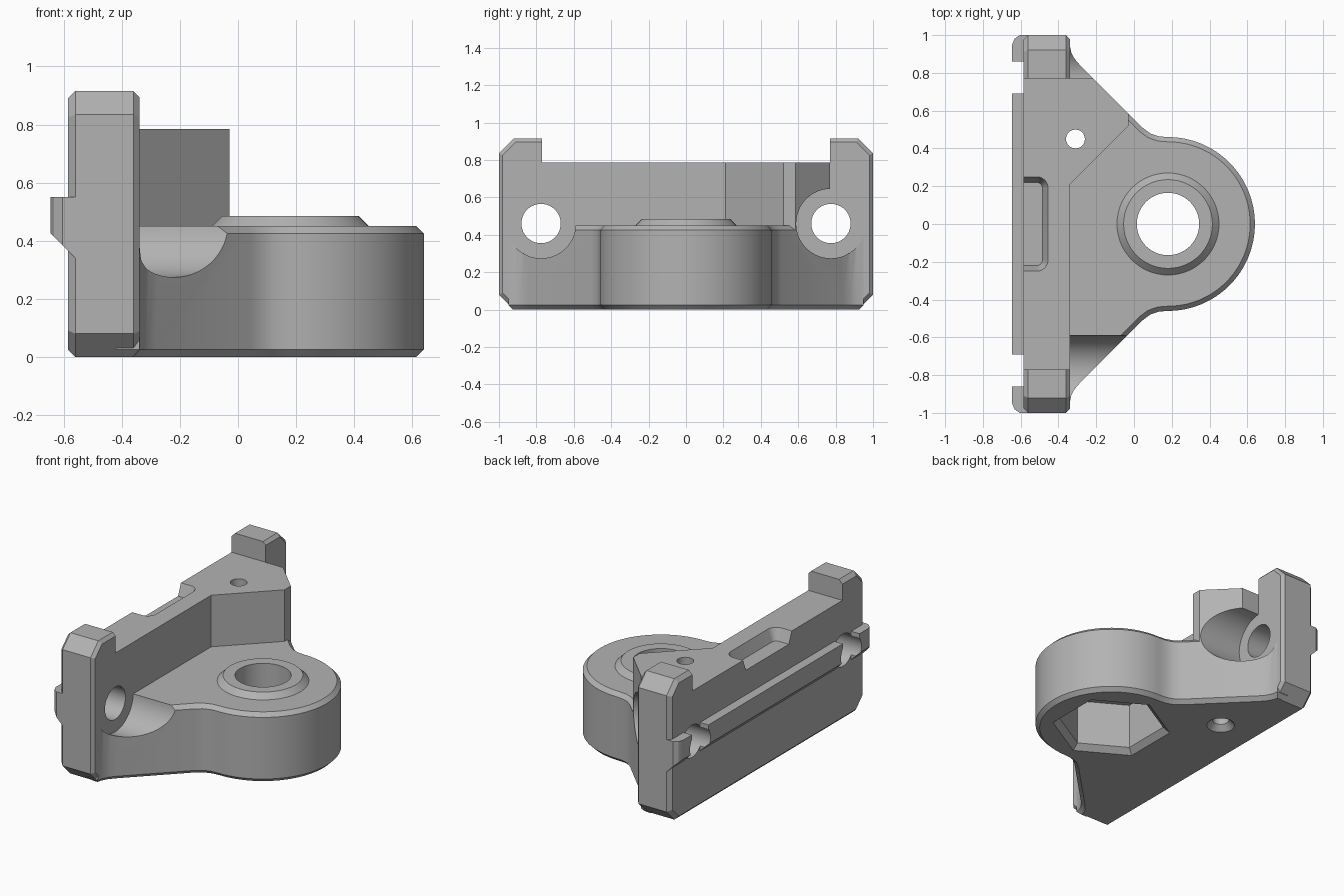
import bpy, bmesh
from math import cos, sin, pi, radians
from mathutils import Vector

cube = bpy.data.objects.get("Cube")
if cube:
    bpy.data.objects.remove(cube, do_unlink=True)

grey = bpy.data.materials.new("plain_grey")
grey.use_nodes = True
COLOUR = (0.45, 0.45, 0.45, 1)
grey.diffuse_color = COLOUR
grey.node_tree.nodes["Principled BSDF"].inputs["Base Color"].default_value = COLOUR

AXES = {"x": lambda a, b, h: (h, a, b),
        "y": lambda a, b, h: (a, h, b),
        "z": lambda a, b, h: (a, b, h)}


def inset(pts, d):
    """Offset a closed outline inwards by d with mitred corners."""
    pts = [Vector(p) for p in pts]
    n = len(pts)
    area = sum(pts[i - 1].x * pts[i].y - pts[i].x * pts[i - 1].y for i in range(n))
    s = 1 if area > 0 else -1
    out = []
    for i, p in enumerate(pts):
        e, f = (p - pts[i - 1]).normalized(), (pts[(i + 1) % n] - p).normalized()
        m = Vector((-e.y, e.x)) + Vector((-f.y, f.x))
        out.append(p + m * (2 * s * d / m.length_squared))
    return out


def prism(name, pts, axis, levels):
    """Loft an outline along an axis; levels are (height, inset)."""
    bm = bmesh.new()
    rings = [[bm.verts.new(AXES[axis](p[0], p[1], h)) for p in inset(pts, d)]
             for h, d in levels]
    n = len(pts)
    for lo, hi in zip(rings, rings[1:]):
        for i in range(n):
            j = (i + 1) % n
            bm.faces.new((lo[i], lo[j], hi[j], hi[i]))
    bm.faces.new(rings[0])
    bm.faces.new(rings[-1])
    bmesh.ops.recalc_face_normals(bm, faces=bm.faces)
    mesh = bpy.data.meshes.new(name)
    bm.to_mesh(mesh)
    bm.free()
    mesh.materials.append(grey)
    ob = bpy.data.objects.new(name, mesh)
    bpy.context.collection.objects.link(ob)
    return ob


def arc(cx, cy, r, start=0, end=360, n=64):
    full = end - start == 360
    steps = n if full else n + 1
    return [(cx + r * cos(radians(start + (end - start) * i / n)),
             cy + r * sin(radians(start + (end - start) * i / n))) for i in range(steps)]


def box(a0, a1, b0, b1):
    return [(a0, b0), (a1, b0), (a1, b1), (a0, b1)]


def cut(parts, cutters):
    for ob in parts:
        bpy.context.view_layer.objects.active = ob
        for c in cutters:
            m = ob.modifiers.new("cut", "BOOLEAN")
            m.operation, m.solver, m.object = "DIFFERENCE", "EXACT", c
            bpy.ops.object.modifier_apply(modifier=m.name)


# Upright mounting plate with chamfered corners and rims
c = 0.08
plate = prism("mounting_plate",
              [(-1 + c, 0), (1 - c, 0), (1, c), (1, 0.915 - c), (1 - c, 0.915),
               (c - 1, 0.915), (-1, 0.915 - c), (-1, c)],
              "x", [(-0.585, 0.025), (-0.56, 0), (-0.36, 0), (-0.34, 0.02)])

# Foot: round end blending into the plate with flared sides
side = [(0.13, 0.464), (0.085, 0.48), (0.045, 0.51), (-0.285, 0.84),
        (-0.315, 0.875), (-0.333, 0.91), (-0.34, 0.95), (-0.42, 0.95)]
outline = (arc(0.18, 0, 0.46, -90, 90) + side
           + [(x, -y) for x, y in reversed(side)])
foot = prism("foot", outline, "z", [(0, 0.025), (0.025, 0), (0.425, 0), (0.45, 0.025)])

# Raised corner gusset
gusset = prism("corner_gusset",
               [(-0.42, 0.13), (-0.34, 0.21), (-0.03, 0.52), (-0.03, 0.585),
                (-0.215, 0.77), (-0.42, 0.77)], "z", [(0.4, 0), (0.785, 0)])

# Conical collar around the bore
collar = prism("bore_collar", arc(0.18, 0, 0.27), "z", [(0.44, 0), (0.45, 0), (0.485, 0.035)])

# Locating rail along the back, in three pieces
rail_profile = [(-0.5, 0.55), (-0.645, 0.55), (-0.645, 0.425), (-0.5, 0.28)]
rail = prism("back_rail", rail_profile, "y", [(-0.69, 0), (0.69, 0)])
rail_ends, end_cutters, counterbores, bolt_holes = [], [], [], []
for s, label in ((-1, "front"), (1, "rear")):
    rail_ends.append(prism(label + "_rail_end", rail_profile, "y", [(s * 0.86, 0), (s, 0)]))
    end_cutters.append(prism("cut_rail_corner",
                             [(-0.7, s * 0.95), (-0.645, s * 0.95), (-0.633, s * 0.98),
                              (-0.605, s), (-0.605, s * 1.05), (-0.7, s * 1.05)],
                             "z", [(0.2, 0), (0.7, 0)]))
    bolt_holes.append(prism("cut_bolt", arc(s * 0.775, 0.46, 0.105), "x", [(-0.8, 0), (0.8, 0)]))
    counterbores.append(prism("cut_counterbore", arc(s * 0.775, 0.46, 0.186), "x",
                              [(-0.34, 0), (0.8, 0)]))

# Cutters for the top notch, back pocket, bore, nut recess and pin hole
notch = prism("cut_notch", box(-0.77, 0.77, 0.785, 1.2), "x", [(-1, 0), (0.5, 0)])
r = 0.06
pocket_shape = ([(-0.75, -0.25)] + arc(-0.455 - r, -0.25 + r, r, -90, 0, 8)
                + arc(-0.455 - r, 0.25 - r, r, 0, 90, 8) + [(-0.75, 0.25)])
pocket = prism("cut_pocket", pocket_shape, "z", [(0.71, 0.03), (0.785, 0), (0.85, 0)])
bore = prism("cut_bore", arc(0.18, 0, 0.165), "z", [(-0.1, 0), (0.7, 0)])
nut = prism("cut_nut", arc(0.18, 0, 0.36, 30, 390, 6), "z",
            [(-0.02, -0.02), (0.035, 0.035), (0.33, 0.035)])
pin = prism("cut_pin", arc(-0.31, 0.45, 0.085, n=32), "z",
            [(-0.02, -0.02), (0.035, 0.035), (1, 0.035)])

cut([plate], [notch, pocket, pin] + bolt_holes)
cut([foot], counterbores + bolt_holes + [nut, bore, pin])
cut([gusset], [counterbores[1], bolt_holes[1], pin])
cut([collar], [bore])
cut([rail], bolt_holes)
for end, corner, hole in zip(rail_ends, end_cutters, bolt_holes):
    cut([end], [corner, hole])

for ob in [notch, pocket, bore, nut, pin] + bolt_holes + counterbores + end_cutters:
    bpy.data.objects.remove(ob, do_unlink=True)

# Smooth the round surfaces and keep the edges sharp
bpy.ops.object.select_all(action="DESELECT")
for ob in [plate, foot, gusset, collar, rail] + rail_ends:
    ob.select_set(True)
bpy.context.view_layer.objects.active = plate
bpy.ops.object.shade_smooth_by_angle(angle=radians(30))
